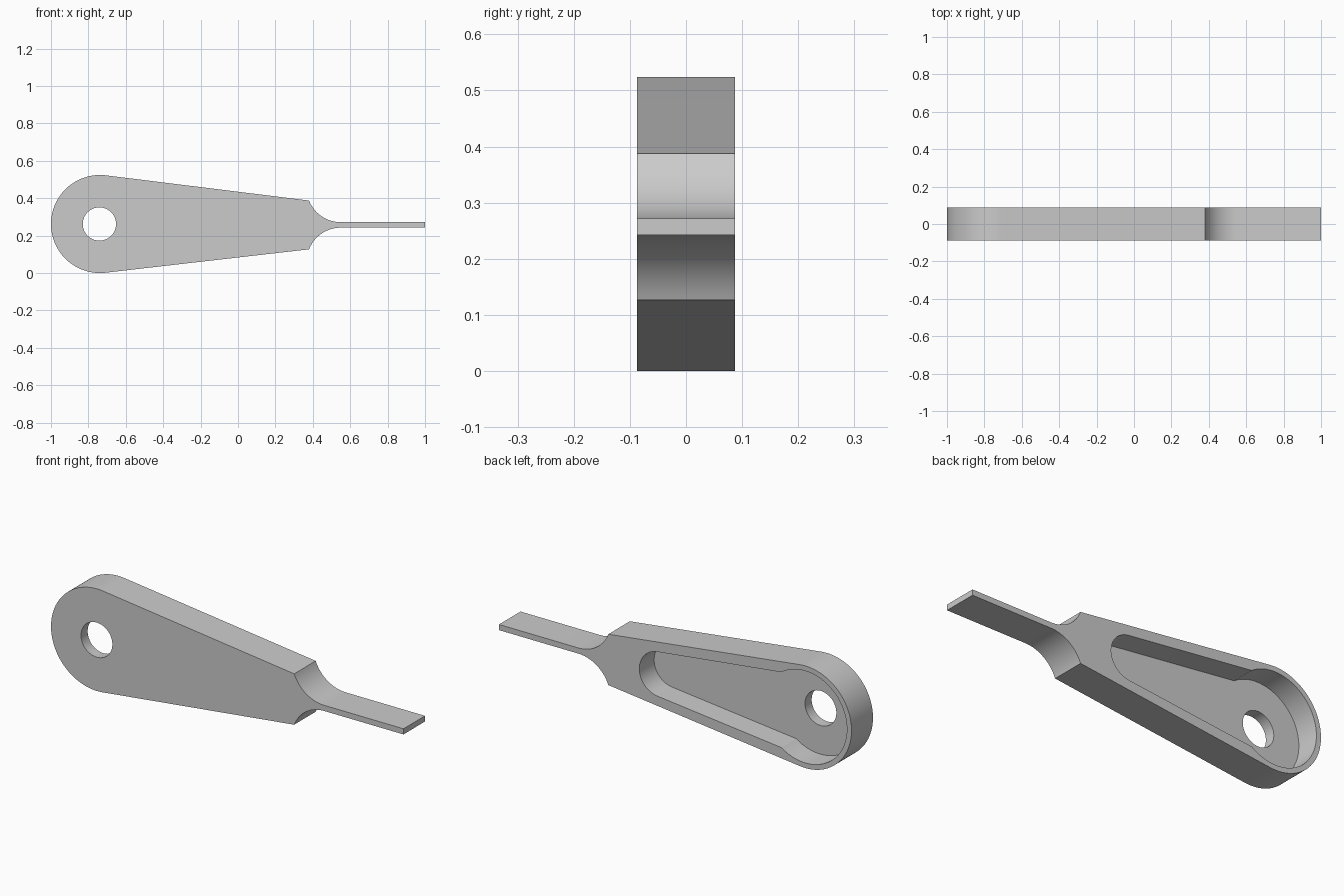
import bpy, bmesh
from math import cos, sin, radians

cube = bpy.data.objects.get("Cube")
if cube:
    bpy.data.objects.remove(cube, do_unlink=True)

HALF = 0.087           # half thickness
FLOOR = -0.033         # pocket floor
HEAD = (-0.738, 0.262) # centre of the round head
MID = 0.257            # height of the tang axis


def arc(center, radius, start, end, steps):
    """Points (x, z) along an arc, angles in degrees."""
    angles = [radians(start + (end - start) * i / steps) for i in range(steps + 1)]
    return [(center[0] + radius * cos(a), center[1] + radius * sin(a)) for a in angles]


# Outline: round head, tapering sides, concave shoulders, thin tang
shoulder_r, tang_half = 0.183, 0.0145
offset = tang_half + shoulder_r
outline = arc(HEAD, 0.262, 83.4, 276.6, 64)
outline += arc((0.55, MID - offset), shoulder_r, 158.5, 90, 20)
outline += [(1, MID - tang_half), (1, MID + tang_half)]
outline += arc((0.55, MID + offset), shoulder_r, 270, 201.5, 20)

# Pocket: large round well joined to a tapered slot with a round end
pocket = arc(HEAD, 0.236, 55, 305, 64)
pocket += arc((0.09, 0.258), 0.114, -83.4, 83.4, 32)

# Pivot hole
hole = arc((-0.741, 0.262), 0.089, 0, 360, 48)[:-1]

bm = bmesh.new()


def loop(points, y):
    verts = [bm.verts.new((x, y, z)) for x, z in points]
    edges = [bm.edges.new((v, verts[i - 1])) for i, v in enumerate(verts)]
    return verts, edges


def wall(a, b):
    for i in range(len(a[0])):
        bm.faces.new((a[0][i - 1], a[0][i], b[0][i], b[0][i - 1]))


def plate(outer, inner):
    bmesh.ops.triangle_fill(bm, edges=outer[1] + inner[1], use_beauty=True)


outer_front, outer_back = loop(outline, -HALF), loop(outline, HALF)
hole_front, hole_floor = loop(hole, -HALF), loop(hole, FLOOR)
pocket_floor, pocket_back = loop(pocket, FLOOR), loop(pocket, HALF)

# Flat faces with openings, then the walls between them
plate(outer_front, hole_front)
plate(pocket_floor, hole_floor)
plate(outer_back, pocket_back)
wall(outer_front, outer_back)
wall(hole_front, hole_floor)
wall(pocket_floor, pocket_back)
bmesh.ops.recalc_face_normals(bm, faces=bm.faces[:])

mesh = bpy.data.meshes.new("lever_body")
bm.to_mesh(mesh)
bm.free()
lever = bpy.data.objects.new("lever_body", mesh)
bpy.context.collection.objects.link(lever)

# Plain grey finish
grey = bpy.data.materials.new("plain_grey")
grey.use_nodes = True
colour = (0.6, 0.6, 0.6, 1)
grey.diffuse_color = colour
grey.node_tree.nodes["Principled BSDF"].inputs["Base Color"].default_value = colour
mesh.materials.append(grey)

# Smooth curves with crisp edges
bpy.ops.object.select_all(action="DESELECT")
lever.select_set(True)
bpy.context.view_layer.objects.active = lever
bpy.ops.object.shade_smooth_by_angle(angle=radians(25))
